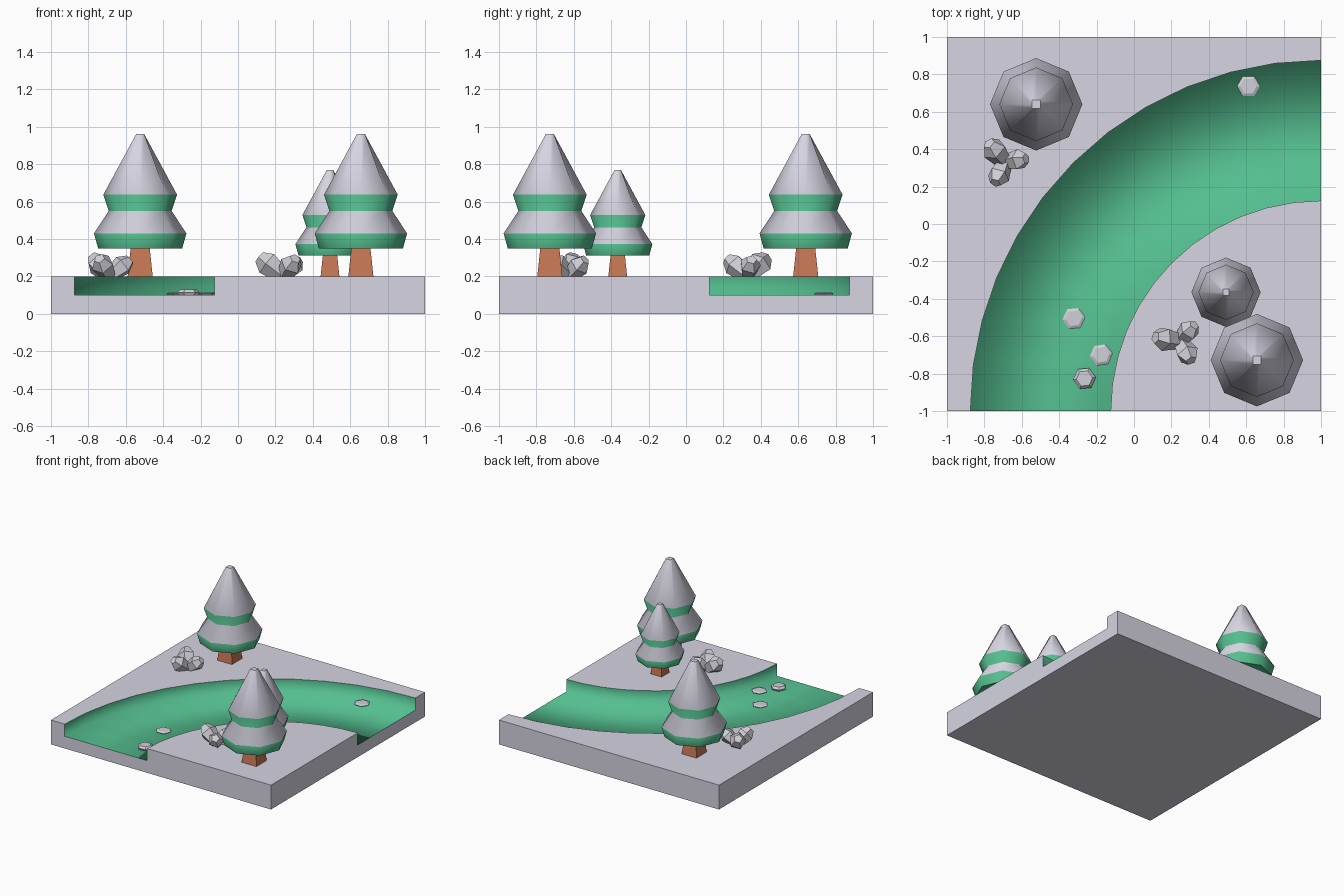
import bpy, bmesh, math
from mathutils import Vector, Matrix

if "Cube" in bpy.data.objects:
    bpy.data.objects.remove(bpy.data.objects["Cube"])


def material(name, rgb):
    m = bpy.data.materials.new(name)
    lin = [((c / 255 + 0.055) / 1.055) ** 2.4 for c in rgb]
    m.diffuse_color = (*lin, 1)
    m.use_nodes = True
    m.node_tree.nodes["Principled BSDF"].inputs["Base Color"].default_value = m.diffuse_color
    return m


SNOW = material("snow", (214, 213, 226))
GREEN = material("green", (84, 190, 143))
BROWN = material("bark", (200, 120, 85))
STONE = material("stone", (208, 208, 216))


def finish(bm, name, mats, smooth=()):
    """Write the mesh; faces with a material index in `smooth` are smooth inside their own patch."""
    bmesh.ops.remove_doubles(bm, verts=bm.verts, dist=1e-5)
    bmesh.ops.recalc_face_normals(bm, faces=bm.faces)
    for f in bm.faces:
        f.smooth = f.material_index in smooth
    for e in bm.edges:
        e.smooth = all(f.smooth for f in e.link_faces)
    me = bpy.data.meshes.new(name)
    bm.to_mesh(me)
    bm.free()
    for m in mats:
        me.materials.append(m)
    ob = bpy.data.objects.new(name, me)
    bpy.context.collection.objects.link(ob)
    return ob


def face(bm, pts, mat=0):
    f = bm.faces.new([bm.verts.new(p) for p in pts])
    f.material_index = mat
    return f


def ring(n, r, z, start=0.0):
    return [Vector((r * math.cos(start + math.tau * i / n),
                    r * math.sin(start + math.tau * i / n), z)) for i in range(n)]


def loft(bm, rings, mats):
    """Join stacked rings with quads and cap both ends; mats = one index per band."""
    n = len(rings[0])
    for a, b, m in zip(rings, rings[1:], mats):
        for i in range(n):
            j = (i + 1) % n
            face(bm, (a[i], a[j], b[j], b[i]), m)
    return face(bm, rings[0][::-1], mats[0]), face(bm, rings[-1], mats[-1])


# Snowy ground tile with a curved sunken channel
def ground():
    bm = bmesh.new()
    seg, top, low = 12, 0.2, 0.1

    def arc(r, z):
        return [Vector((1 - r * math.cos(math.pi / 2 * i / seg),
                        -1 + r * math.sin(math.pi / 2 * i / seg), z)) for i in range(seg + 1)]
    ro, ri = 1.875, 1.125
    ot, ol, it, il = arc(ro, top), arc(ro, low), arc(ri, top), arc(ri, low)
    for a, b in ((ot, ol), (ol, il), (il, it)):          # walls and floor
        for i in range(seg):
            face(bm, (a[i], a[i + 1], b[i + 1], b[i]), 1)
    face(bm, ot + [(1, 1, top), (-1, 1, top), (-1, -1, top)])
    face(bm, it + [(1, -1, top)])
    # notched front and right sides share one profile
    prof = [(-1, 0), (1, 0), (1, top), (1 - ri, top), (1 - ri, low),
            (1 - ro, low), (1 - ro, top), (-1, top)]
    face(bm, [(u, -1, z) for u, z in prof])
    face(bm, [(1, -u, z) for u, z in prof])
    face(bm, [(-1, 1, 0), (1, 1, 0), (1, 1, top), (-1, 1, top)])
    face(bm, [(-1, -1, 0), (-1, 1, 0), (-1, 1, top), (-1, -1, top)])
    face(bm, [(-1, -1, 0), (1, -1, 0), (1, 1, 0), (-1, 1, 0)])
    finish(bm, "ground_tile", (SNOW, GREEN), smooth=(1,))


# Fir tree: square trunk, two-tier octagonal crown with snow on the upper slopes
def tree(name, x, y, s):
    bm = bmesh.new()
    q = math.pi / 4
    loft(bm, [ring(4, 0.067 * math.sqrt(2), 0, q), ring(4, 0.05 * math.sqrt(2), 0.16, q)], [0])
    trunk = finish(bm, name + "_trunk", (BROWN,))
    bm = bmesh.new()
    rings = [ring(8, r, z) for r, z in
             ((0.225, 0.15), (0.247, 0.23), (0.168, 0.35), (0.197, 0.437), (0.022, 0.76))]
    for v in rings[-1][1::2]:                            # square tip
        v.x *= math.sqrt(2)
        v.y *= math.sqrt(2)
    caps = loft(bm, rings, [0, 1, 0, 1])
    caps[0].material_index = 2                           # flat underside and tip
    caps[1].material_index = 3
    crown = finish(bm, name + "_crown", (GREEN, SNOW, GREEN, SNOW), smooth=(0, 1))
    for ob in (trunk, crown):
        ob.location = (x, y, 0.2)
        ob.scale = (s, s, s)


# Cluster of three faceted stones leaning outwards
def stones(name, x, y, angles):
    bm = bmesh.new()
    for deg, s in zip(angles, (1.12, 0.97, 1.03)):
        m = (Matrix.Rotation(math.radians(deg), 4, 'Z')
             @ Matrix.Rotation(math.radians(52), 4, 'Y') @ Matrix.Scale(s, 4))
        rings = [[m @ v for v in ring(5, r, z, 0.3)]
                 for r, z in ((0.04, 0.01), (0.06, 0.1), (0.03, 0.15))]
        loft(bm, rings, [0, 0])
    finish(bm, name, (STONE,)).location = (x, y, 0.2)


# Low hexagonal pebble on the channel floor
def pebble(name, x, y, h, turn):
    bm = bmesh.new()
    loft(bm, [ring(6, 0.052, 0), ring(6, 0.061, h * 0.5), ring(6, 0.044, h)], [0, 0])
    ob = finish(bm, name, (STONE,))
    ob.location = (x, y, 0.1)
    ob.rotation_euler.z = turn


ground()
tree("back_tree", -0.523, 0.64, 1)
tree("front_tree", 0.657, -0.728, 1)
tree("small_tree", 0.492, -0.365, 0.75)
stones("back_stones", -0.69, 0.33, (130, 10, 245))
stones("front_stones", 0.245, -0.625, (172, 48, 300))
for i, (x, y, h, t) in enumerate(((0.612, 0.737, 0.015, 0), (-0.322, -0.505, 0.015, 0.1),
                                  (-0.176, -0.7, 0.015, 0.15), (-0.265, -0.826, 0.03, 0.1))):
    pebble(f"pebble_{i + 1}", x, y, h, t)
